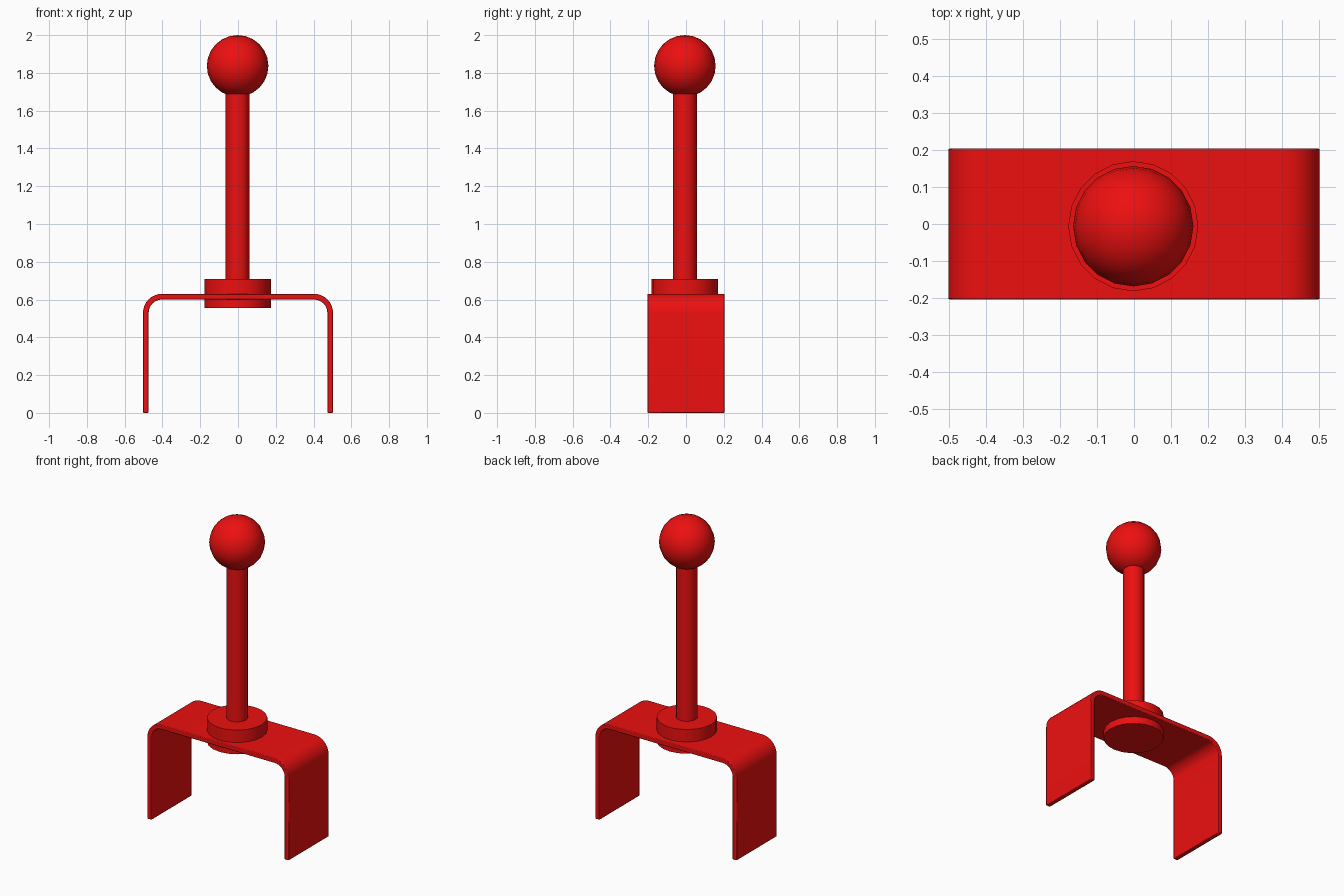
import bpy
import bmesh
from math import sin, cos, pi, radians

if "Cube" in bpy.data.objects:
    bpy.data.objects.remove(bpy.data.objects["Cube"])

red = bpy.data.materials.new("red_paint")
red.diffuse_color = (0.85, 0.005, 0.005, 1)
red.use_nodes = True
red.node_tree.nodes["Principled BSDF"].inputs["Base Color"].default_value = red.diffuse_color
CX, CY = -0.002, -0.006  # axis of the lever parts


def finish(obj, name, angle=40):
    obj.name = name
    obj.data.materials.append(red)
    bpy.ops.object.select_all(action='DESELECT')
    obj.select_set(True)
    bpy.context.view_layer.objects.active = obj
    bpy.ops.object.shade_smooth_by_angle(angle=radians(angle))


def cylinder(name, radius, z0, z1, sides):
    bpy.ops.mesh.primitive_cylinder_add(vertices=sides, radius=radius, depth=z1 - z0,
                                        location=(CX, CY, (z0 + z1) / 2))
    finish(bpy.context.object, name)


# Bent sheet bracket: one half of the profile, mirrored, then extruded along y
W, H, T, R, D, STEPS = 0.503, 0.63, 0.03, 0.1, 0.204, 8


def half_profile(inset):
    r = R - inset
    arc = [(W - R + r * cos(a), H - R + r * sin(a))
           for a in (pi / 2 * i / STEPS for i in range(STEPS + 1))]
    return [(W - inset, 0)] + arc


def full_profile(inset):
    right = half_profile(inset)
    return right + [(-x, z) for x, z in reversed(right)]


outline = full_profile(0) + full_profile(T)[::-1]
n = len(outline)
bm = bmesh.new()
front = [bm.verts.new((x, -D, z)) for x, z in outline]
back = [bm.verts.new((x, D, z)) for x, z in outline]
for i in range(n):
    j = (i + 1) % n
    bm.faces.new((front[i], front[j], back[j], back[i]))
for i in range(n // 2 - 1):
    k = n - 1 - i
    bm.faces.new((front[i], front[k], front[k - 1], front[i + 1]))
    bm.faces.new((back[i], back[i + 1], back[k - 1], back[k]))
bmesh.ops.recalc_face_normals(bm, faces=bm.faces)
mesh = bpy.data.meshes.new("bracket")
bm.to_mesh(mesh)
bm.free()
bracket = bpy.data.objects.new("bracket", mesh)
bpy.context.collection.objects.link(bracket)
bevel = bracket.modifiers.new("soft_edges", 'BEVEL')
bevel.width = 0.004
bevel.segments = 2
bevel.limit_method = 'ANGLE'
bevel.angle_limit = radians(40)
finish(bracket, "bracket")

# Collar passing through the bracket, and the lever rod
cylinder("collar", 0.176, 0.555, 0.71, 20)
cylinder("rod", 0.063, 0.70, 1.70, 20)

# Round knob
bpy.ops.mesh.primitive_uv_sphere_add(segments=20, ring_count=12, radius=0.163,
                                     location=(CX, CY, 1.837))
finish(bpy.context.object, "knob")
